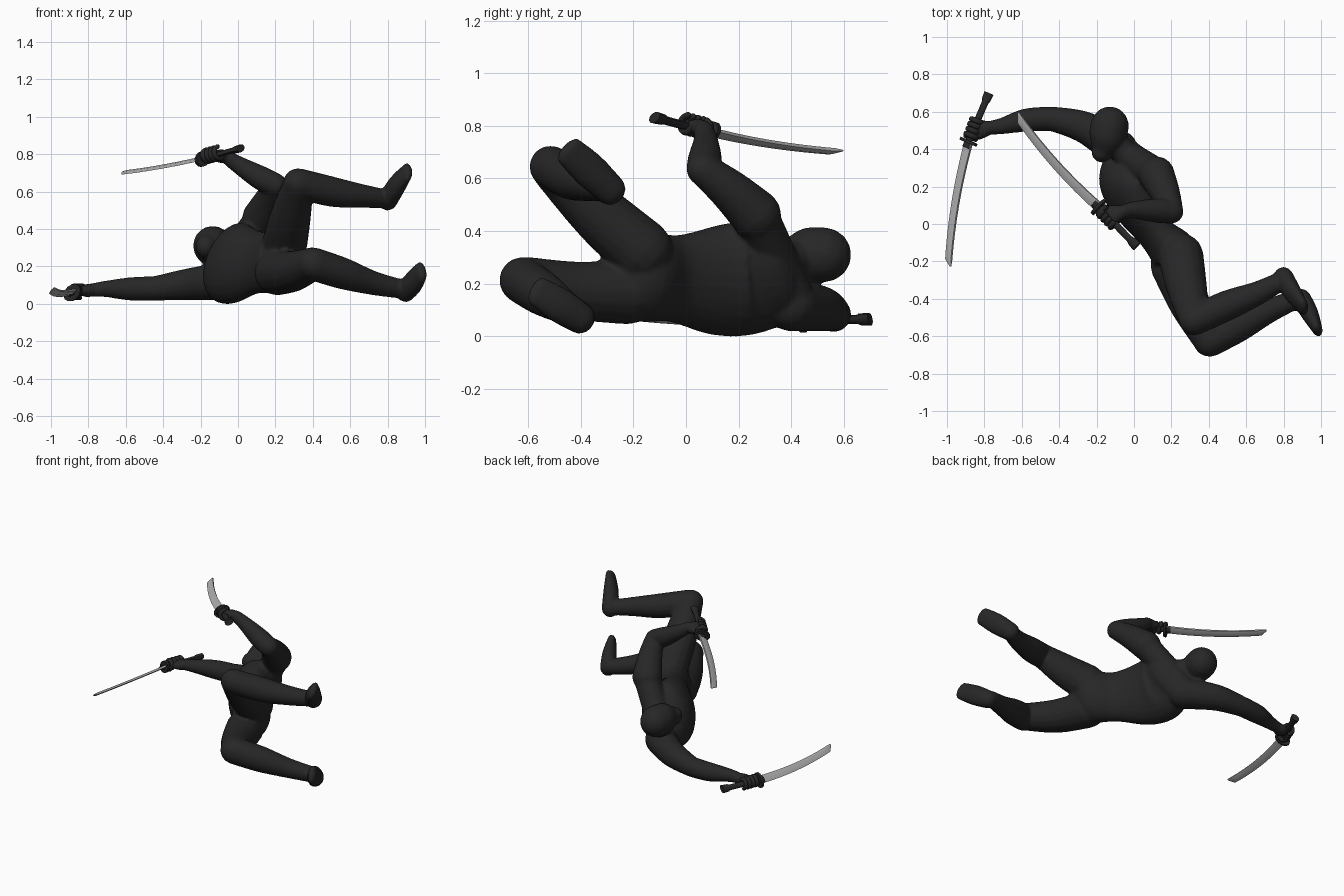
import bpy, bmesh, math
from mathutils import Vector as V

if "Cube" in bpy.data.objects:
    bpy.data.objects.remove(bpy.data.objects["Cube"])


def material(name, c):
    m = bpy.data.materials.new(name)
    m.diffuse_color = (*c, 1)
    m.use_nodes = True
    m.node_tree.nodes["Principled BSDF"].inputs["Base Color"].default_value = m.diffuse_color
    return m


SUIT = material("charcoal suit", (0.02, 0.02, 0.02))
GRIP = material("dark grip", (0.02, 0.02, 0.021))
STEEL = material("steel", (0.44, 0.44, 0.44))


def finish(bm, name, mat, angle=40):
    bmesh.ops.recalc_face_normals(bm, faces=bm.faces)
    me = bpy.data.meshes.new(name)
    bm.to_mesh(me)
    bm.free()
    me.materials.append(mat)
    ob = bpy.data.objects.new(name, me)
    bpy.context.collection.objects.link(ob)
    bpy.ops.object.select_all(action='DESELECT')
    ob.select_set(True)
    bpy.context.view_layer.objects.active = ob
    bpy.ops.object.shade_smooth_by_angle(angle=math.radians(angle))
    return ob


def spline(st, steps):
    """Smooth interpolation through stations (x, y, z, a, b)."""
    st = [tuple(s) if len(s) == 5 else (*s, s[3]) for s in st]
    out, n = [], len(st)
    for i in range(n - 1):
        p0, p1, p2, p3 = st[max(i - 1, 0)], st[i], st[i + 1], st[min(i + 2, n - 1)]
        for k in range(steps):
            t = k / steps
            out.append(tuple(0.5 * (2 * b + (c - a) * t + (2 * a - 5 * b + 4 * c - d) * t * t
                                    + (3 * b - a - 3 * c + d) * t ** 3)
                             for a, b, c, d in zip(p0, p1, p2, p3)))
    return out + [st[-1]]


def loft(bm, st, ref=(0, 0, 1), ref1=None, seg=16, steps=5, dome=True):
    """Elliptical tube through stations, with round or flat ends."""
    ref, ref1 = V(ref), V(ref1 or ref)
    s = spline(st, steps)
    P = [V(q[:3]) for q in s]
    n = len(P)
    rows = []
    for i in range(n):
        t = (P[min(i + 1, n - 1)] - P[max(i - 1, 0)]).normalized()
        r = ref.lerp(ref1, i / (n - 1))
        u = (r - t * r.dot(t)).normalized()
        rows.append((P[i], t, u, t.cross(u), s[i][3], s[i][4]))
    if dome:
        def cap(row, sign):
            p, t, u, v, a, b = row
            return [(p + t * sign * min(a, b) * math.sin(k), t, u, v, a * math.cos(k), b * math.cos(k))
                    for k in (0.4, 0.8, 1.15, 1.45)]
        rows = cap(rows[0], -1)[::-1] + rows + cap(rows[-1], 1)
    rings = []
    for p, t, u, v, a, b in rows:
        rings.append([bm.verts.new(p + u * a * math.cos(j * math.tau / seg) + v * b * math.sin(j * math.tau / seg))
                      for j in range(seg)])
    skin(bm, rings)


def skin(bm, rings):
    m = len(rings[0])
    for r, q in zip(rings, rings[1:]):
        for j in range(m):
            bm.faces.new((r[j], r[(j + 1) % m], q[(j + 1) % m], q[j]))
    bm.faces.new(rings[0][::-1])
    bm.faces.new(rings[-1])


# Body: overlapping muscles fused into one skin
bm = bmesh.new()
# torso, pelvis to chest
loft(bm, [(.235, -.22, .23, .135, .095), (.21, -.15, .225, .17, .125), (.11, -.04, .22, .168, .098),
          (.005, .12, .215, .215, .13), (-.03, .24, .22, .225, .142), (-.005, .325, .232, .20, .10)],
     (.15, .1, 1), (.45, -.3, .85), seg=24)
# shoulder girdle, neck, head
loft(bm, [(-.08, .40, .13, .095), (-.02, .355, .26, .085), (.11, .275, .44, .085)], (1, 0, 0))
loft(bm, [(-.02, .34, .28, .075), (-.10, .44, .30, .065)])
loft(bm, [(-.172, .385, .307, .062, .056), (-.147, .45, .31, .101, .096), (-.13, .525, .31, .105, .103)], seg=20)
# raised leg
loft(bm, [(.25, -.17, .325, .122), (.28, -.33, .465, .11), (.322, -.505, .635, .084)], (1, 0, 0))
loft(bm, [(.322, -.515, .645, .081), (.5, -.435, .60, .081), (.66, -.37, .577, .064), (.785, -.305, .562, .051)])
loft(bm, [(.80, -.285, .555, .06, .053), (.85, -.37, .635, .068, .047), (.905, -.445, .705, .06, .028)], (-.07, .7, .74))
# lower leg
loft(bm, [(.21, -.22, .168, .123), (.295, -.42, .175, .11), (.395, -.605, .213, .09)])
loft(bm, [(.405, -.622, .213, .089), (.56, -.545, .163, .085), (.72, -.465, .112, .065), (.87, -.40, .08, .052)])
loft(bm, [(.895, -.40, .067, .06, .053), (.94, -.48, .118, .068, .047), (.98, -.565, .172, .06, .028)], (-.22, .51, .83))
# raised arm
loft(bm, [(.12, .265, .462, .098), (.165, .17, .552, .081), (.20, .072, .63, .064)], (1, 0, 0))
loft(bm, [(.20, .065, .635, .064), (.12, .072, .674, .065), (.0, .075, .745, .047), (-.06, .065, .785, .038)])
# lower arm
loft(bm, [(-.08, .40, .12, .102), (-.26, .515, .105, .086), (-.44, .563, .083, .066)])
loft(bm, [(-.44, .563, .083, .066), (-.58, .555, .08, .062), (-.70, .525, .08, .045), (-.77, .515, .075, .037)])
body = finish(bm, "body", SUIT)
rm = body.modifiers.new("fuse", 'REMESH')
rm.mode = 'VOXEL'
rm.voxel_size = 0.01
rm.use_smooth_shade = True
sm = body.modifiers.new("soften", 'SMOOTH')
sm.factor = 0.5
sm.iterations = 5


def hand(name, wrist, centre, axis):
    """Palm plus four curled fingers and a thumb around a handle."""
    bm = bmesh.new()
    wrist, c, d = V(wrist), V(centre), V(axis).normalized()
    u = wrist - c
    u = (u - d * u.dot(d)).normalized()
    v = d.cross(u)
    palm = c + u * .022
    loft(bm, [(*wrist, .036, .034), (*wrist.lerp(palm, .6), .047, .034), (*palm, .052, .026)], d)

    def curl(off, a0, a1, r):
        pts = [math.radians(a0 + (a1 - a0) * k / 5) for k in range(6)]
        loft(bm, [(*(c + d * off + (u * math.cos(a) + v * math.sin(a)) * r), .0145, .0125) for a in pts],
             d, seg=8, steps=3)
    for k in range(4):
        curl(-.044 + .028 * k, 10, 250, .033)
    curl(.05, -10, -190, .03)
    finish(bm, name, SUIT, 60)


def sword(name, pommel, guard, tip, edge, bow):
    """Wrapped grip with flared pommel, flat guard and curved blade."""
    A, G, T, e = V(pommel), V(guard), V(tip), V(edge)
    ax = (G - A).normalized()
    bm = bmesh.new()
    loft(bm, [(*A, .03, .02), (*(A + ax * .045), .026, .019), (*(A + ax * .06), .02, .015), (*G, .02, .015)],
         e, seg=10, steps=2, dome=False)
    finish(bm, name + "_grip", GRIP)
    bm = bmesh.new()
    loft(bm, [(*(G - ax * .008), .055, .04), (*(G + ax * .008), .055, .04)], e, seg=12, steps=1, dome=False)
    loft(bm, [(*(G + ax * .008), .028, .014), (*(G + ax * .035), .027, .012)], e, seg=8, steps=1, dome=False)
    finish(bm, name + "_guard", GRIP)
    bm = bmesh.new()
    L = T - G
    d = L.normalized()
    e = (e - d * e.dot(d)).normalized()
    s = d.cross(e)
    rings = []
    for k in range(15):
        t = k / 14 * 1.02 if k < 14 else 1
        p = G + L * t + e * bow * 4 * t * (1 - t)
        w = .028 - .006 * t
        front, th = (w, .008) if k < 14 else (-w * .5, .002)
        mid = 0 if k < 14 else -w * .75
        rings.append([bm.verts.new(p + e * x + s * y) for x, y in
                      ((front, 0), (mid, th), (-w, th * .8), (-w, -th * .8), (mid, -th))])
    skin(bm, rings)
    finish(bm, name + "_blade", STEEL, 25)


hand("raised_hand", (-.06, .065, .785), (-.135, .035, .80), (-.21, .21, -.055))
sword("raised_sword", (.015, -.12, .832), (-.19, .09, .775), (-.63, .585, .698), (-.65, -.6, -.4), .022)
hand("lower_hand", (-.77, .515, .075), (-.855, .51, .065), (-.10, -.26, 0))
sword("lower_sword", (-.775, .70, .065), (-.885, .44, .06), (-.995, -.225, .075), (-1, .15, -.8), .022)
